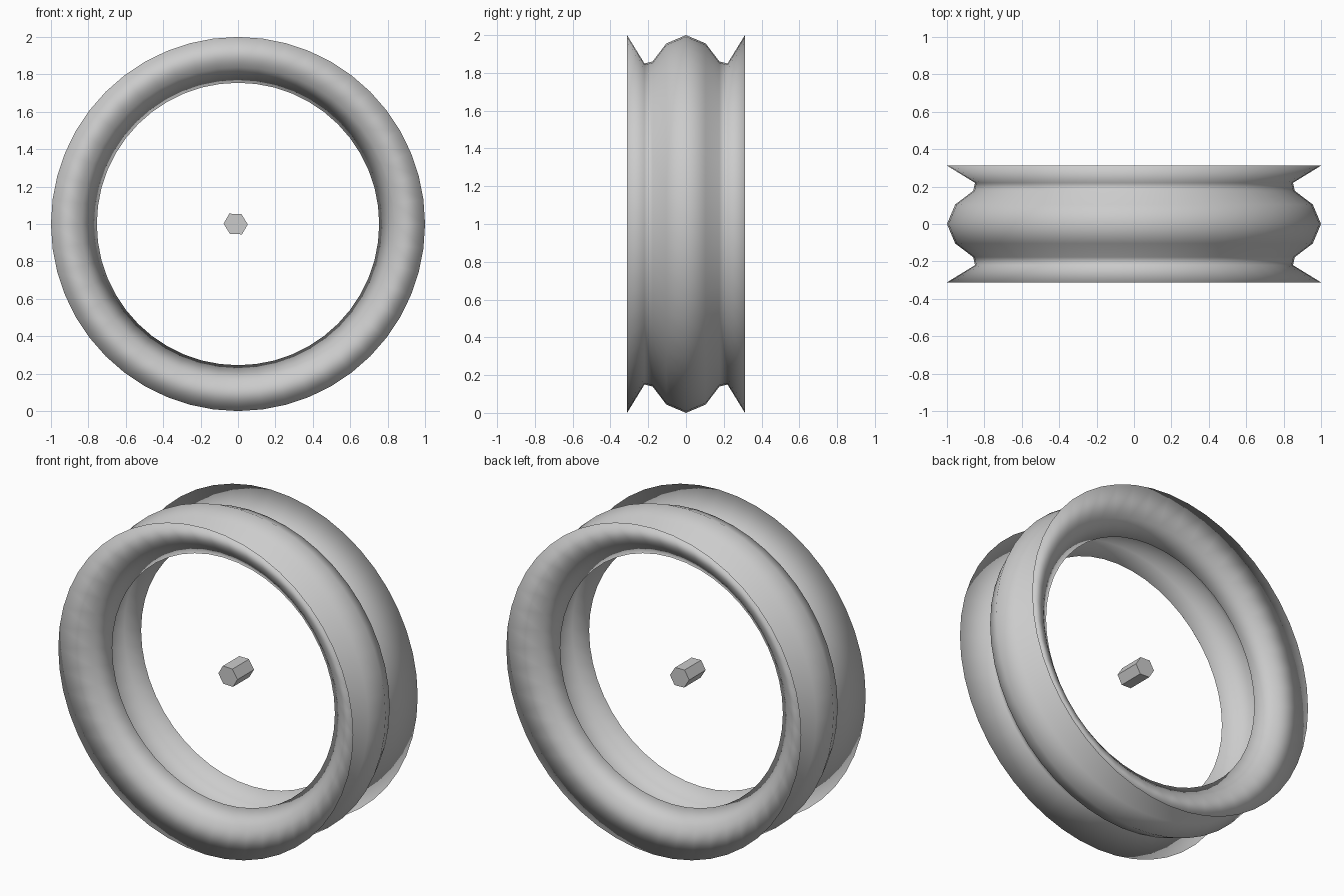
import bpy, bmesh, math
from mathutils import Vector

if "Cube" in bpy.data.objects:
    bpy.data.objects.remove(bpy.data.objects["Cube"])

SEG = 48
CZ = 1.0


def lathe(name, profile, seg):
    """Spin a closed (y, radius) profile around the y axis through z = CZ."""
    bm = bmesh.new()
    rings = []
    for i in range(seg):
        a = 2 * math.pi * i / seg
        rings.append([bm.verts.new(Vector((r * math.cos(a), y, CZ + r * math.sin(a))))
                      for y, r in profile])
    n = len(profile)
    for i in range(seg):
        p, q = rings[i], rings[(i + 1) % seg]
        for j in range(n):
            k = (j + 1) % n
            f = bm.faces.new((p[j], p[k], q[k], q[j]))
            f.smooth = True
    bmesh.ops.recalc_face_normals(bm, faces=bm.faces)
    me = bpy.data.meshes.new(name)
    bm.to_mesh(me)
    bm.free()
    ob = bpy.data.objects.new(name, me)
    bpy.context.collection.objects.link(ob)
    return ob


# Wheel ring: rounded middle band, flared lip each side, channel inside
outer = [(0.312, 1.0), (0.220, 0.850), (0.177, 0.86), (0.104, 0.956)]
inner = [(0.214, 0.838), (0.14, 0.755), (0.104, 0.845)]
profile = (outer + [(0, 1.0)] + [(-y, r) for y, r in reversed(outer)]
           + [(-y, r) for y, r in inner] + [(0, 0.89)] + inner[::-1])
lathe("wheel_ring", profile, SEG)

# Small hexagonal axle pin at the centre, corners pointing along x
bpy.ops.mesh.primitive_cylinder_add(vertices=6, radius=0.066, depth=0.16)
pin = bpy.context.object
pin.name = "axle_pin"
pin.rotation_euler = (math.pi / 2, math.pi / 6, 0)
pin.scale = (1, 0.93, 1)
pin.location = (-0.0125, 0, CZ)
